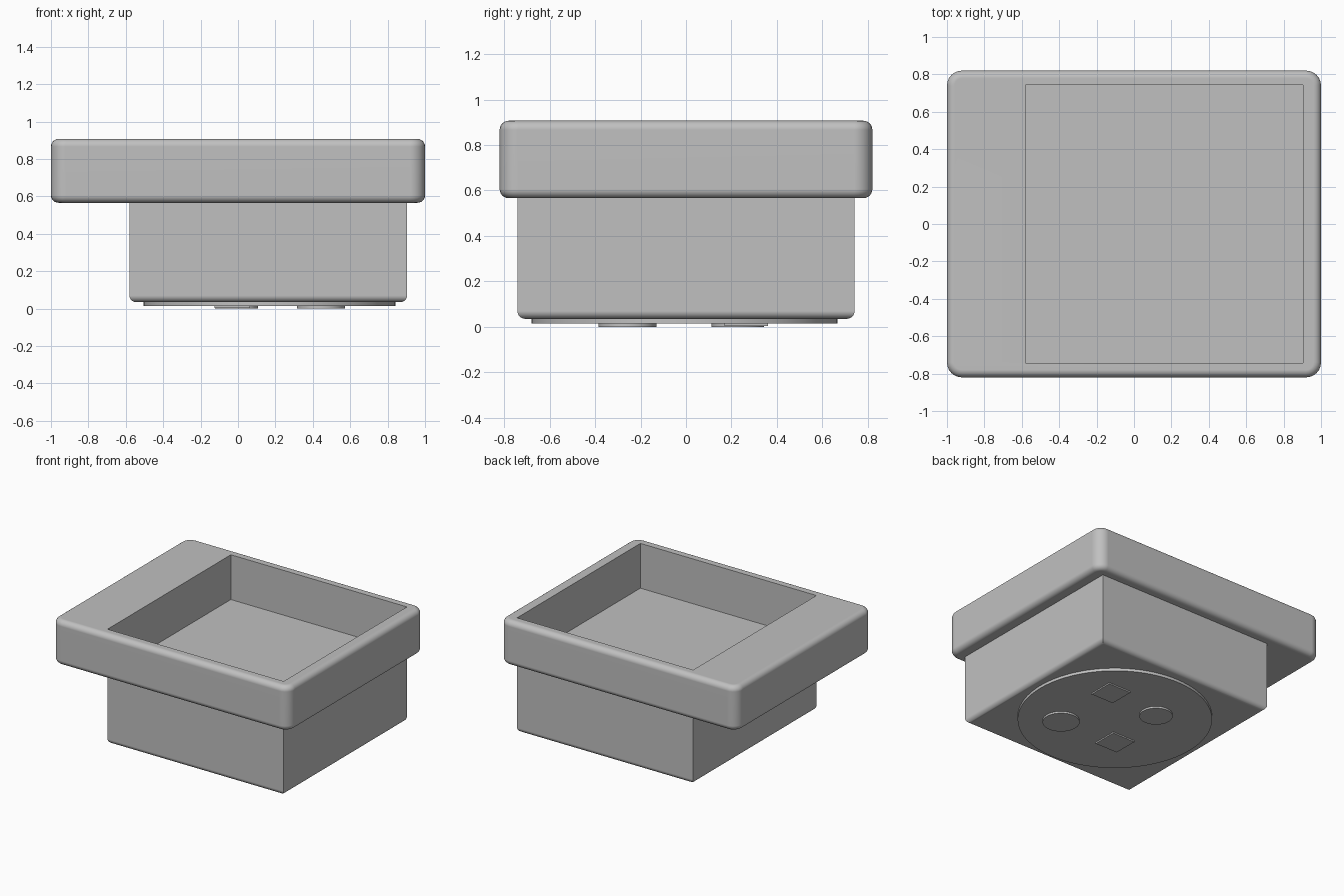
import bpy, bmesh
from math import radians
from mathutils import Matrix, Vector

cube = bpy.data.objects.get("Cube")
if cube:
    bpy.data.objects.remove(cube, do_unlink=True)

GREY = (0.53, 0.53, 0.53, 1.0)
mat = bpy.data.materials.new("plain grey")
mat.use_nodes = True
mat.diffuse_color = GREY
mat.node_tree.nodes["Principled BSDF"].inputs["Base Color"].default_value = GREY


def finish(name, bm):
    """Turn a bmesh into a named grey object."""
    bmesh.ops.recalc_face_normals(bm, faces=bm.faces)
    mesh = bpy.data.meshes.new(name)
    bm.to_mesh(mesh)
    bm.free()
    mesh.materials.append(mat)
    obj = bpy.data.objects.new(name, mesh)
    bpy.context.collection.objects.link(obj)
    return obj


def box(low, high):
    low, high = Vector(low), Vector(high)
    bm = bmesh.new()
    bmesh.ops.create_cube(bm, size=1, matrix=Matrix.Translation((low + high) / 2)
                          @ Matrix.Diagonal((high - low).to_4d()))
    return bm


def round_edges(bm, test, radius):
    edges = [e for e in bm.edges if test(e)]
    bmesh.ops.bevel(bm, geom=edges, offset=radius, segments=6, profile=0.5,
                    affect='EDGES', clamp_overlap=True)


def disc(name, x, y, radius, low, high):
    bm = bmesh.new()
    bmesh.ops.create_cone(bm, cap_ends=True, segments=96, radius1=radius, radius2=radius,
                          depth=high - low,
                          matrix=Matrix.Translation((x, y, (low + high) / 2)))
    return finish(name, bm)


def smooth(obj):
    obj.data.shade_smooth()
    obj.data.set_sharp_from_angle(angle=radians(30))
    normals = obj.modifiers.new("Even normals", 'WEIGHTED_NORMAL')
    normals.keep_sharp = True


def upright(e):
    return abs(e.verts[0].co.z - e.verts[1].co.z) > 0.1


def at_height(z):
    return lambda e: all(abs(v.co.z - z) < 1e-4 for v in e.verts)


TOP, SHELF, BASE, PLATE = 0.907, 0.566, 0.035, 0.014
LEFT, RIGHT, DEPTH = -0.58, 0.904, 0.742

# Wide upper tray: rounded corners, rounded top and bottom rims
bm = box((-1, -0.82, SHELF), (1, 0.82, TOP))
round_edges(bm, upright, 0.08)
for z in (TOP, SHELF):
    round_edges(bm, at_height(z), 0.04)
tray = finish("upper_tray", bm)

# Square opening through the tray, offset to one side
cutter = finish("opening_cutter", box((LEFT, -DEPTH, SHELF - 0.2), (RIGHT, DEPTH, TOP + 0.2)))
cutter.hide_render = True
cut = tray.modifiers.new("Opening", 'BOOLEAN')
cut.operation, cut.solver, cut.object = 'DIFFERENCE', 'EXACT', cutter
bpy.context.view_layer.objects.active = tray
bpy.ops.object.modifier_apply(modifier=cut.name)
bpy.data.objects.remove(cutter, do_unlink=True)
smooth(tray)

# Lower body, whose top is the floor of the opening
bm = box((LEFT, -DEPTH, BASE), (RIGHT, DEPTH, SHELF))
round_edges(bm, at_height(BASE), 0.035)
smooth(finish("lower_body", bm))

# Round plate underneath
smooth(disc("base_plate", 0.168, -0.006, 0.673, PLATE, BASE + 0.01))

# Two round and two square pads on the plate
smooth(disc("front_round_pad", 0.443, -0.258, 0.128, 0, PLATE + 0.005))
smooth(disc("back_round_pad", -0.008, 0.228, 0.115, 0, PLATE + 0.005))
for name, x, y in (("front_square_pad", -0.03, -0.24), ("back_square_pad", 0.43, 0.265)):
    half = 0.095
    finish(name, box((x - half, y - half, 0.004), (x + half, y + half, PLATE + 0.005)))
